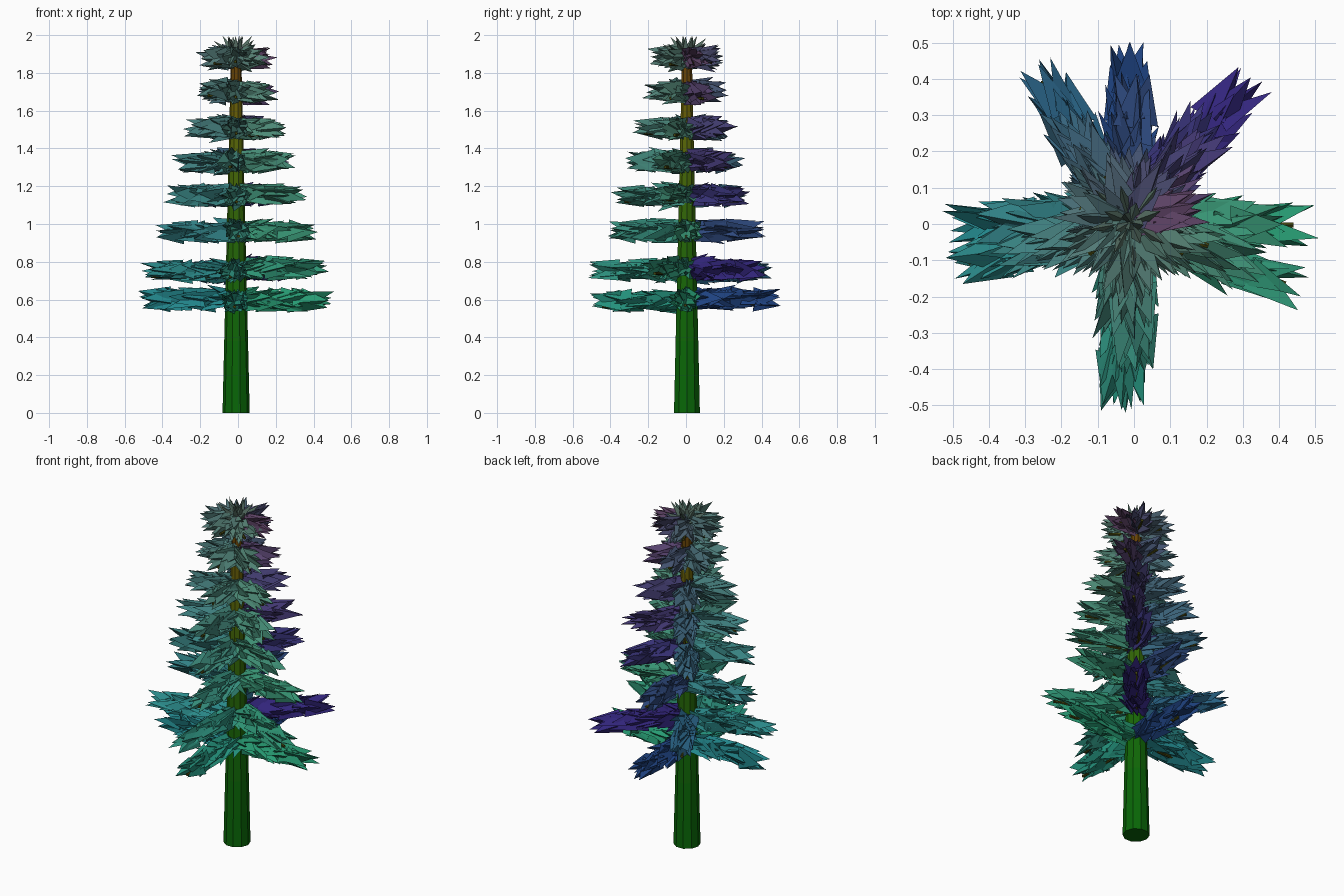
import bpy, bmesh, math, random, colorsys
from mathutils import Vector, Matrix

if "Cube" in bpy.data.objects:
    bpy.data.objects.remove(bpy.data.objects["Cube"])

random.seed(4)
CX, CY = -0.01, 0.005          # trunk axis

def material(name, rgb):
    m = bpy.data.materials.new(name)
    m.diffuse_color = (*[c ** 2.2 for c in rgb], 1)
    m.use_nodes = True
    m.node_tree.nodes["Principled BSDF"].inputs["Base Color"].default_value = m.diffuse_color
    return m

def finish(name, bm, mats):
    me = bpy.data.meshes.new(name)
    bm.to_mesh(me)
    bm.free()
    for m in mats:
        me.materials.append(m)
    ob = bpy.data.objects.new(name, me)
    bpy.context.collection.objects.link(ob)
    return ob

def cone(bm, base, direction, length, r1, r2, sides, flat=1.0, roll=0.0):
    """Cone or frustum from a base point along a direction."""
    rot = direction.to_track_quat('Z', 'Y').to_matrix().to_4x4()
    mat = (Matrix.Translation(base) @ rot @ Matrix.Rotation(roll, 4, 'Z')
           @ Matrix.Diagonal((1, flat, 1, 1)) @ Matrix.Translation((0, 0, length / 2)))
    bmesh.ops.create_cone(bm, cap_ends=True, segments=sides, radius1=r1,
                          radius2=r2, depth=length, matrix=mat)

# Trunk: ten-sided taper in stacked rings, green turning to brown upwards
bm = bmesh.new()
N, STEPS, TOP = 10, 10, 1.9
rings = []
for i in range(STEPS + 1):
    f = i / STEPS
    r = 0.072 - 0.045 * f
    rings.append([bm.verts.new((CX + r * math.cos(2 * math.pi * k / N),
                                CY + r * math.sin(2 * math.pi * k / N), TOP * f))
                  for k in range(N)])
for i in range(STEPS):
    for k in range(N):
        j = (k + 1) % N
        face = bm.faces.new((rings[i][k], rings[i][j], rings[i + 1][j], rings[i + 1][k]))
        face.material_index = i
bm.faces.new(rings[0][::-1])
bm.faces.new(rings[-1]).material_index = STEPS - 1
trunk_mats = [material(f"bark_{i}", colorsys.hsv_to_rgb(0.33 - 0.0028 * i * i, 0.85, 0.4))
              for i in range(STEPS)]
finish("trunk", bm, trunk_mats)

def needles_colour(angle, height):
    t = (-angle / 360) % 1
    return colorsys.hsv_to_rgb(0.44 + 0.1 * t + 0.3 * t ** 4,
                               0.72 - 0.4 * height, 0.6 - 0.12 * t - 0.08 * height)

# Branch tiers: stick height, tip reach, branch count, turn
TIERS = [(0.57, 0.51, 4, 0), (0.73, 0.52, 5, -5), (0.93, 0.43, 4, 0), (1.12, 0.39, 5, 0),
         (1.30, 0.34, 5, -5), (1.48, 0.285, 5, 0), (1.67, 0.23, 6, 0), (1.85, 0.205, 7, 0)]
wood = material("branch_wood", (0.27, 0.27, 0.08))

for level, (z, reach, count, turn) in enumerate(TIERS):
    h = level / 7
    for b in range(count):
        ang = 270 + turn + b * 360 / count + random.uniform(-2, 2)
        a = math.radians(ang)
        out = Vector((math.cos(a), math.sin(a), 0))
        side = Vector((-out.y, out.x, 0))
        up = Vector((0, 0, 1))
        root = Vector((CX, CY, z + random.uniform(-0.01, 0.01)))

        # Thin branch stick
        bm = bmesh.new()
        cone(bm, root, out, reach - 0.06, 0.01, 0.008, 6)
        finish(f"branch_{level}_{b}", bm, [wood])

        # Foliage: barbed three-sided shards along the stick, closing to a point at the tip
        bm = bmesh.new()
        stations = max(2, round(reach / 0.075))
        for s in range(stations):
            f = s / (stations - 1)
            d = (reach - 0.155) * f
            for k in range(5):
                w = 2 * math.pi * (k + random.random() * 0.7) / 5
                radial = side * math.cos(w) * 1.15 + up * math.sin(w) * 0.9
                splay = random.uniform(0.3, 0.6) * (1 - 0.45 * f)
                direction = (out + radial * splay).normalized()
                base = (root + up * 0.03 + out * (d + random.uniform(-0.01, 0.01))
                        + radial * 0.012)
                cone(bm, base, direction, random.uniform(0.13, 0.165),
                     random.uniform(0.055, 0.07), 0, 3,
                     flat=0.6, roll=random.uniform(0, 2 * math.pi))
        finish(f"foliage_{level}_{b}", bm,
               [material(f"foliage_{level}_{b}", needles_colour(ang, h))])

# Crown tuft: slim leaves bristling from the trunk top
bm = bmesh.new()
for k in range(16):
    a = k * 2.4
    e = 0.4 + 1.0 * k / 15
    d = Vector((math.cos(a) * math.cos(e), math.sin(a) * math.cos(e), math.sin(e)))
    cone(bm, Vector((CX, CY, 1.875)), d, min(0.15, 0.12 / math.sin(e)), 0.035, 0, 3)
finish("crown_tuft", bm, [material("crown_green", (0.33, 0.42, 0.38))])
